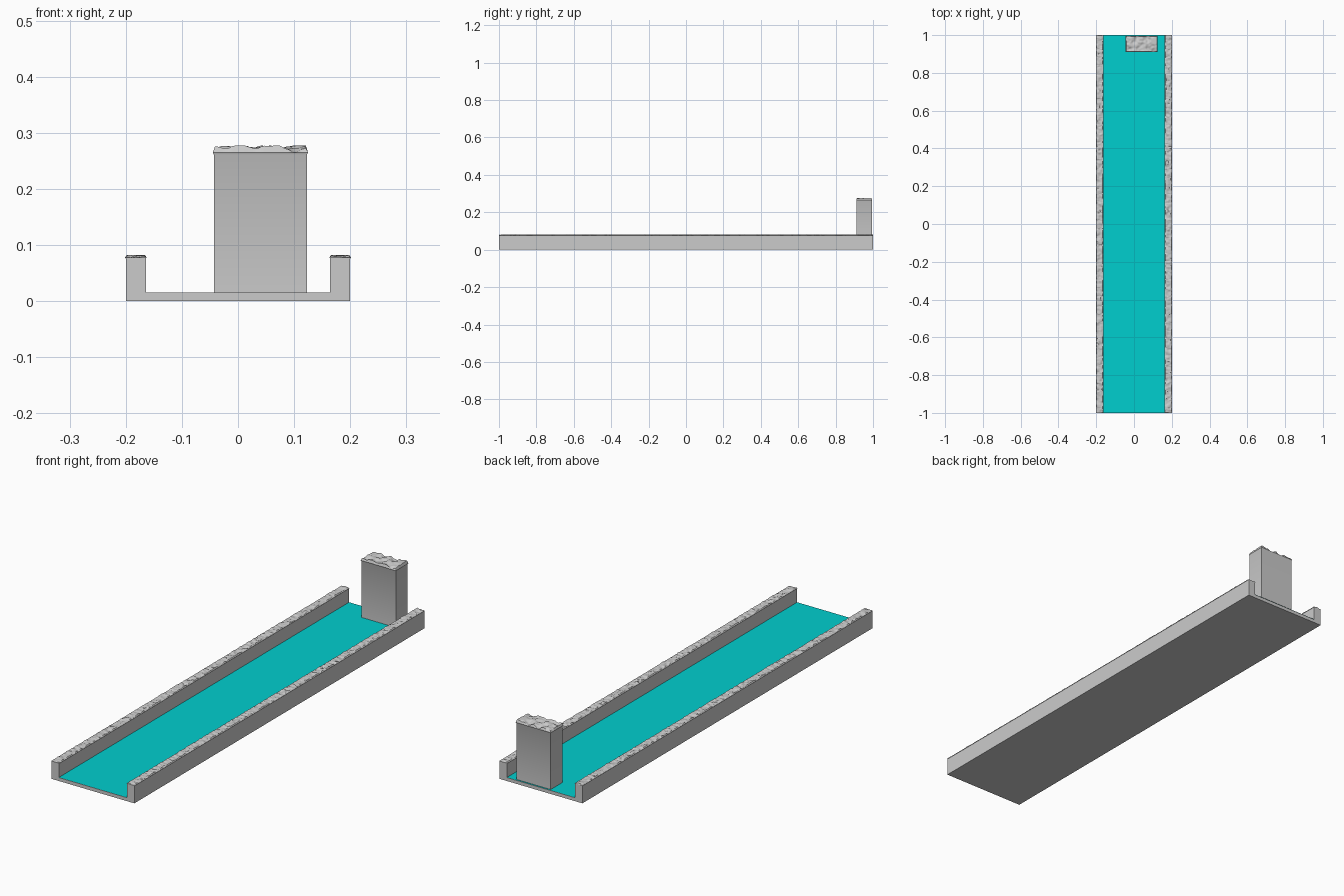
import bpy, bmesh
from mathutils import Vector, noise

if "Cube" in bpy.data.objects:
    bpy.data.objects.remove(bpy.data.objects["Cube"])


def add_object(name, bm):
    bmesh.ops.recalc_face_normals(bm, faces=bm.faces)
    mesh = bpy.data.meshes.new(name)
    bm.to_mesh(mesh)
    bm.free()
    obj = bpy.data.objects.new(name, mesh)
    bpy.context.collection.objects.link(obj)
    return obj


def rough_block(name, centre, half, z0, z_lip, z_top, cell, scale, bulge, seed):
    """Box with straight sides, a slightly swollen lip and a pitted stone top."""
    (cx, cy), (hx, hy) = centre, half
    inset = 0.002
    bm = bmesh.new()
    bmesh.ops.create_grid(bm, x_segments=max(4, round(2 * hx / cell)),
                          y_segments=max(4, round(2 * hy / cell)), size=1)
    height = z_top - z_lip
    for v in bm.verts:
        x, y = v.co.x, v.co.y
        v.co = (x * (hx - inset), y * (hy - inset), 0)
        n = noise.noise(Vector((v.co.x / scale, v.co.y / scale, seed)))
        n += 0.4 * noise.noise(Vector((v.co.x / scale * 2.3, v.co.y / scale * 2.3, seed + 9)))
        v.co.z = z_top - height * min(0.75, max(0, 0.35 - 0.8 * n))
    ring = [e for e in bm.edges if e.is_boundary]
    px, py = hx - inset, hy - inset
    # swollen lip, underside of lip, foot
    for gx, gy, z in ((hx + bulge[0], hy + bulge[1], z_lip + height * 0.25),
                      (hx, hy, z_lip), (hx, hy, z0)):
        ext = bmesh.ops.extrude_edge_only(bm, edges=ring)["geom"]
        ring = [g for g in ext if isinstance(g, bmesh.types.BMEdge)]
        for v in (g for g in ext if isinstance(g, bmesh.types.BMVert)):
            v.co = (v.co.x * gx / px, v.co.y * gy / py, z)
        px, py = gx, gy
    bmesh.ops.contextual_create(bm, geom=ring)
    bmesh.ops.translate(bm, verts=bm.verts, vec=(cx, cy, 0))
    return add_object(name, bm)


# Floor slab
bm = bmesh.new()
bmesh.ops.create_cube(bm, size=1)
for v in bm.verts:
    v.co = (v.co.x * 0.4, v.co.y * 2, (v.co.z + 0.5) * 0.015)
add_object("floor_slab", bm)

# Side walls with pitted tops
for side, name in ((-1, "left_wall"), (1, "right_wall")):
    rough_block(name, (side * 0.182, 0), (0.018, 1.0), 0.0, 0.076, 0.0825,
                0.006, 0.017, (0.0015, 0), side * 5.3)

# Standing pillar at the back end
pillar = rough_block("pillar", (0.04, 0.953), (0.083, 0.041), 0.014, 0.261, 0.277,
                     0.004, 0.034, (0.002, 0.002), 2.7)
pillar.data.shade_smooth()
pillar.data.set_sharp_from_angle(angle=0.6)

# Water sheet over the floor
bm = bmesh.new()
bmesh.ops.create_grid(bm, x_segments=1, y_segments=1, size=1)
for v in bm.verts:
    v.co = (v.co.x * 0.1645, v.co.y, 0.016)
water = add_object("water", bm)
mat = bpy.data.materials.new("water_cyan")
mat.diffuse_color = (0.0, 0.62, 0.62, 1)
mat.use_nodes = True
mat.node_tree.nodes["Principled BSDF"].inputs["Base Color"].default_value = mat.diffuse_color
water.data.materials.append(mat)
